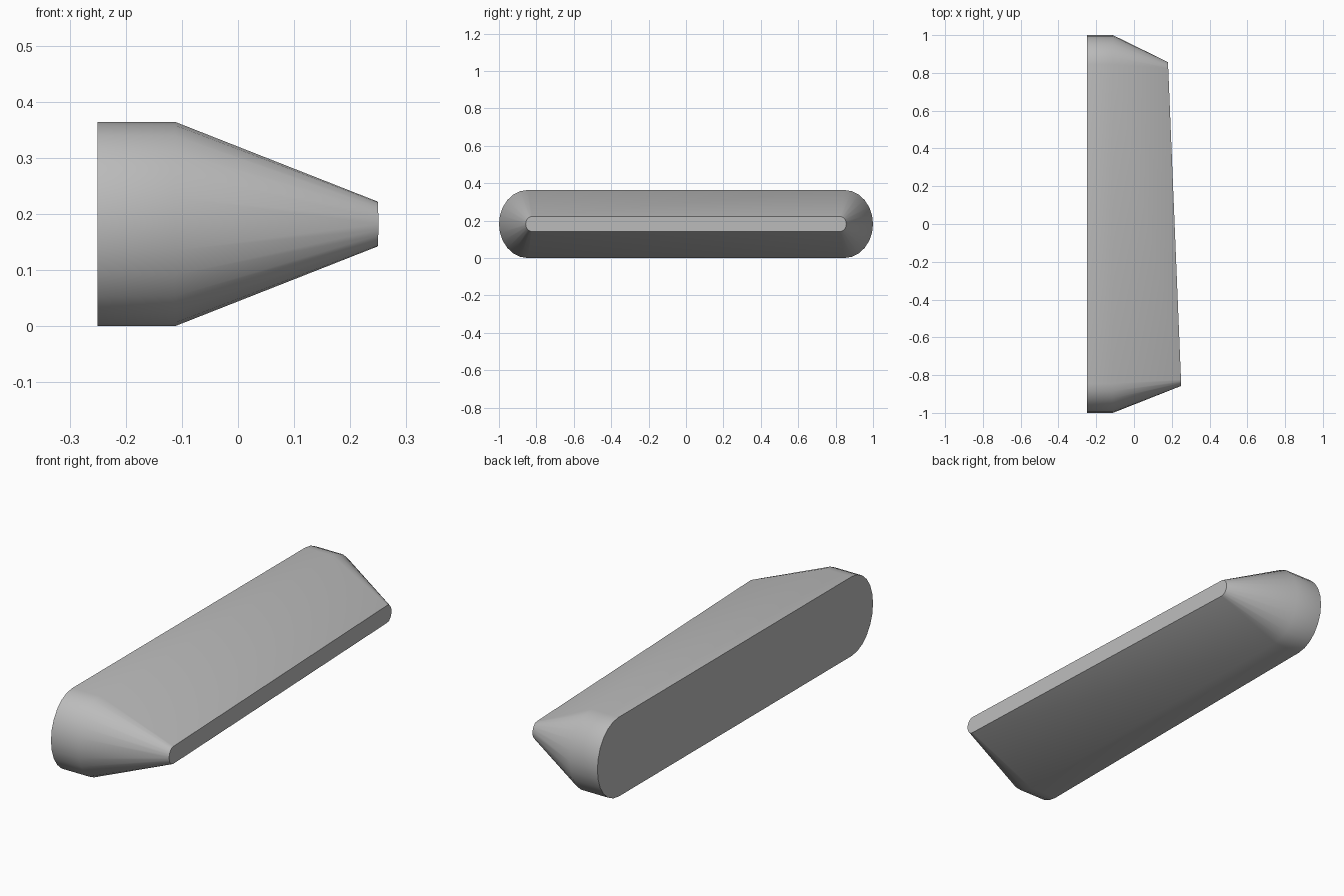
import bpy, bmesh, math

cube = bpy.data.objects.get("Cube")
if cube:
    bpy.data.objects.remove(cube, do_unlink=True)

MID_Z = 0.182
STEPS = 12  # segments in each rounded end

grey = bpy.data.materials.new("plain grey")
grey.use_nodes = True
colour = (0.5, 0.5, 0.5, 1)
grey.diffuse_color = colour
grey.node_tree.nodes["Principled BSDF"].inputs["Base Color"].default_value = colour


def ring(bm, straight, length, height, x_at):
    """Slot-shaped loop: two rounded ends joined by straight sides."""
    verts = []
    for side in (1, -1):
        for i in range(STEPS + 1):
            a = math.pi * i / STEPS
            y = side * (straight + length * math.sin(a))
            z = MID_Z - side * height * math.cos(a)
            verts.append(bm.verts.new((x_at(y), y, z)))
    return verts


bm = bmesh.new()
base = ring(bm, 0.845, 0.155, 0.182, lambda y: -0.25)
shoulder = ring(bm, 0.845, 0.155, 0.182, lambda y: -0.112)
# The narrow tip is cut at a slant
tip = ring(bm, 0.823, 0.034, 0.04, lambda y: 0.215 - 0.041 * y)

count = len(base)
for i in range(count):
    j = (i + 1) % count
    # Straight wall
    bm.faces.new((base[i], base[j], shoulder[j], shoulder[i]))
    # Tapered wall, split from the shoulder's rear corner
    if shoulder[i].co.y > shoulder[j].co.y:
        bm.faces.new((shoulder[i], shoulder[j], tip[j]))
        bm.faces.new((shoulder[i], tip[j], tip[i]))
    else:
        bm.faces.new((shoulder[i], shoulder[j], tip[i]))
        bm.faces.new((shoulder[j], tip[j], tip[i]))

# End caps
bm.faces.new(base)
bm.faces.new(tip)
bmesh.ops.recalc_face_normals(bm, faces=bm.faces)

mesh = bpy.data.meshes.new("tapered_bar")
bm.to_mesh(mesh)
bm.free()
mesh.materials.append(grey)
bar = bpy.data.objects.new("tapered_bar", mesh)
bpy.context.collection.objects.link(bar)

bpy.ops.object.select_all(action="DESELECT")
bar.select_set(True)
bpy.context.view_layer.objects.active = bar
bpy.ops.object.shade_smooth_by_angle(angle=math.radians(35))
